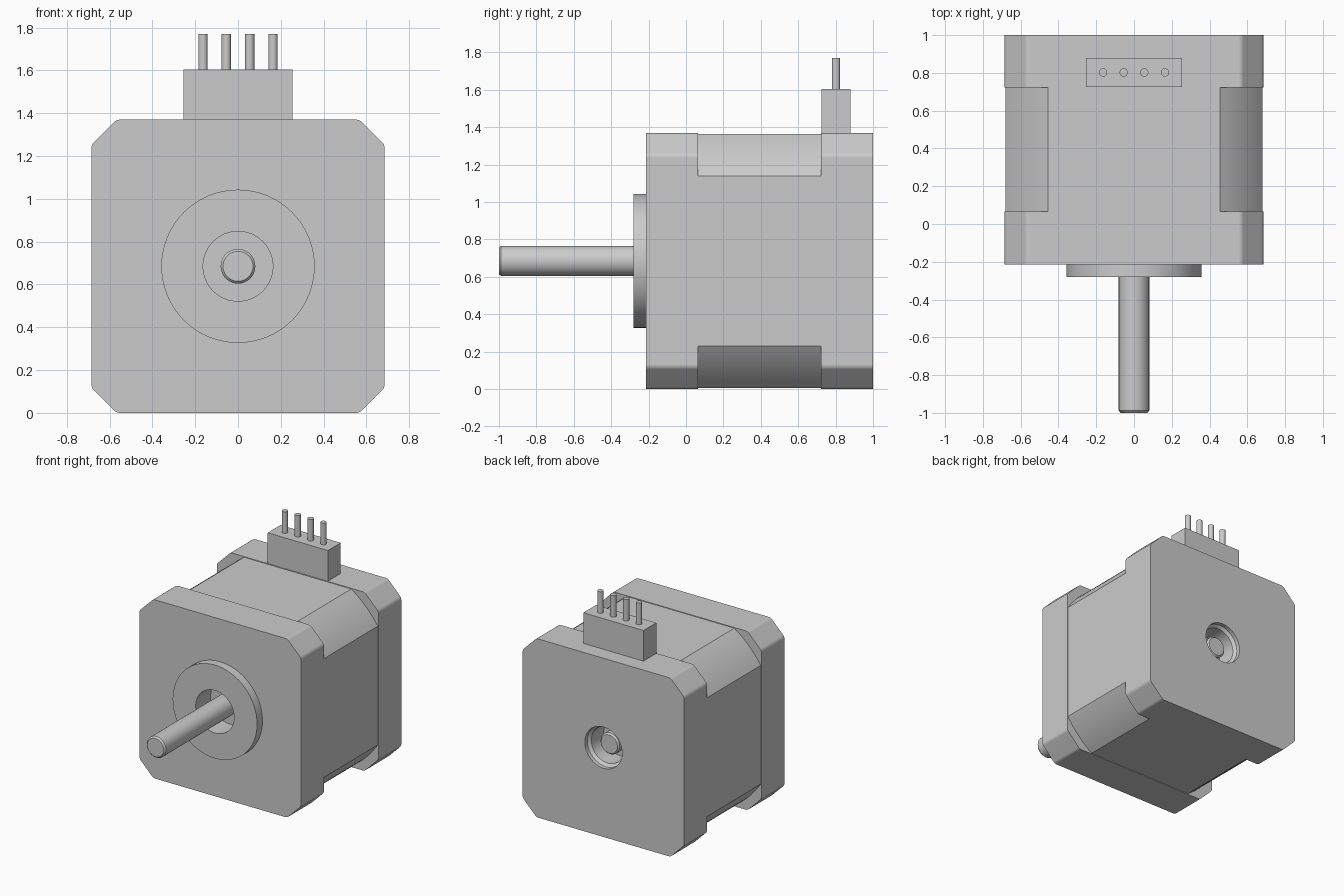
import bpy, bmesh
from math import sin, cos, atan2, hypot, pi, radians
from mathutils import Vector

cube = bpy.data.objects.get("Cube")
if cube:
    bpy.data.objects.remove(cube)

grey = bpy.data.materials.new("light grey metal")
grey.use_nodes = True
grey.diffuse_color = (0.6, 0.6, 0.6, 1)
grey.node_tree.nodes["Principled BSDF"].inputs["Base Color"].default_value = (0.6, 0.6, 0.6, 1)

HALF = 0.685          # half width of the body, also the shaft height
FRONT, BACK = -0.215, 1.0
MID_FRONT, MID_BACK = 0.065, 0.722


def finish(bm, name):
    bmesh.ops.recalc_face_normals(bm, faces=bm.faces)
    mesh = bpy.data.meshes.new(name)
    bm.to_mesh(mesh)
    bm.free()
    mesh.materials.append(grey)
    ob = bpy.data.objects.new(name, mesh)
    bpy.context.collection.objects.link(ob)
    return ob


def activate(ob):
    bpy.ops.object.select_all(action='DESELECT')
    ob.select_set(True)
    bpy.context.view_layer.objects.active = ob


def smooth(ob):
    activate(ob)
    bpy.ops.object.shade_smooth_by_angle(angle=radians(28))
    weighted = ob.modifiers.new("even_normals", 'WEIGHTED_NORMAL')
    weighted.keep_sharp = True


def prism(name, outline, y0, y1, rounding=0):
    """Extrude an (x, z) outline along y, rounding its long edges if asked."""
    bm = bmesh.new()
    face = bm.faces.new([bm.verts.new((x, y0, z + HALF)) for x, z in outline])
    out = bmesh.ops.extrude_face_region(bm, geom=[face])
    moved = [g for g in out["geom"] if isinstance(g, bmesh.types.BMVert)]
    bmesh.ops.translate(bm, verts=moved, vec=(0, y1 - y0, 0))
    if rounding:
        long_edges = [e for e in bm.edges if abs(e.verts[0].co.y - e.verts[1].co.y) > 0.01]
        bmesh.ops.bevel(bm, geom=long_edges, offset=rounding, segments=3,
                        profile=0.5, affect='EDGES')
    return finish(bm, name)


def lathe(name, profile, closed=False, steps=64):
    """Spin (radius, y) points round the shaft axis."""
    bm = bmesh.new()
    verts = [bm.verts.new((r, y, HALF)) for r, y in profile]
    pairs = list(zip(verts, verts[1:]))
    if closed:
        pairs.append((verts[-1], verts[0]))
    edges = [bm.edges.new(p) for p in pairs]
    bmesh.ops.spin(bm, geom=verts + edges, cent=(0, 0, HALF), axis=(0, 1, 0),
                   angle=2 * pi, steps=steps)
    bmesh.ops.remove_doubles(bm, verts=bm.verts, dist=0.0005)
    return finish(bm, name)


def cut(ob, cutter):
    mod = ob.modifiers.new("hole", 'BOOLEAN')
    mod.operation, mod.solver, mod.object = 'DIFFERENCE', 'EXACT', cutter
    activate(ob)
    bpy.ops.object.modifier_apply(modifier=mod.name)
    bpy.data.objects.remove(cutter)


def quarter_turns(corner):
    """Repeat the points of one corner round all four corners."""
    points = []
    for _ in range(4):
        points += corner
        corner = [(-z, x) for x, z in corner]
    return points


# End caps with chamfered corners
chamfered = quarter_turns([(HALF, HALF - 0.117), (HALF - 0.117, HALF)])
front_cap = prism("front_cap", chamfered, FRONT, MID_FRONT, 0.015)
rear_cap = prism("rear_cap", chamfered, MID_BACK, BACK, 0.015)

# Core between the caps, slightly inset, with corners turned to a round
flat, half = 0.455, HALF - 0.005
radius, start = hypot(flat, half), atan2(flat, half)
sweep = pi / 2 - 2 * start
arc = [(radius * cos(start + sweep * i / 8), radius * sin(start + sweep * i / 8))
       for i in range(9)]
core = prism("core", quarter_turns(arc), MID_FRONT, MID_BACK)

# Bearing holes
cut(front_cap, lathe("front_hole_cutter", [(0, -0.3), (0.163, -0.3), (0.163, -0.1), (0, -0.1)]))
cut(rear_cap, lathe("rear_hole_cutter", [(0, 1.1), (0.158, 1.1), (0.158, 0.97),
                                         (0.138, 0.95), (0.138, 0.8), (0, 0.8)]))

# Raised ring round the shaft
pilot_ring = lathe("pilot_ring", [(0.163, FRONT), (0.163, -0.28), (0.358, -0.28),
                                  (0.358, FRONT)], closed=True)

# Shaft with chamfered ends
shaft = lathe("shaft", [(0, -1), (0.07, -1), (0.081, -0.988),
                        (0.081, 0.918), (0.07, 0.93), (0, 0.93)], steps=48)

for part in (front_cap, rear_cap, core, pilot_ring, shaft):
    smooth(part)

# Connector block on top
bm = bmesh.new()
bmesh.ops.create_cube(bm, size=1)
bmesh.ops.scale(bm, verts=bm.verts, vec=(0.51, 0.155, 0.245))
bmesh.ops.translate(bm, verts=bm.verts, vec=(0, 0.802, 1.4825))
finish(bm, "connector_block")

# Row of four pins
for i in range(4):
    bm = bmesh.new()
    bmesh.ops.create_cone(bm, cap_ends=True, segments=24, radius1=0.022,
                          radius2=0.022, depth=0.18)
    bmesh.ops.translate(bm, verts=bm.verts, vec=Vector((0.109 * (i - 1.5), 0.802, 1.68)))
    smooth(finish(bm, f"connector_pin_{i + 1}"))
